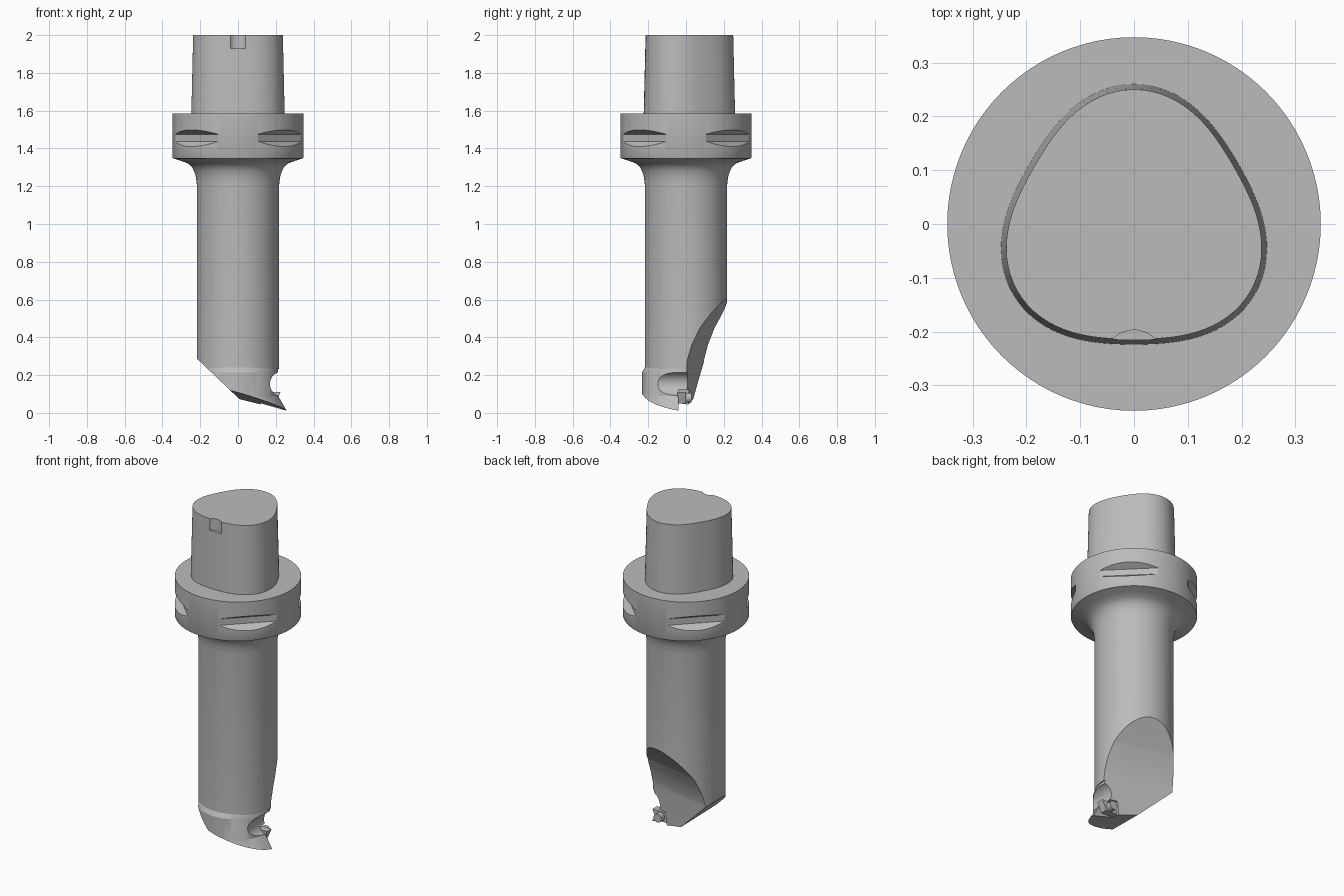
import bpy, bmesh, math
from mathutils import Vector, Matrix

if "Cube" in bpy.data.objects:
    bpy.data.objects.remove(bpy.data.objects["Cube"])

steel = bpy.data.materials.new("steel grey")
steel.diffuse_color = (0.5, 0.5, 0.5, 1)
steel.use_nodes = True
steel.node_tree.nodes["Principled BSDF"].inputs["Base Color"].default_value = steel.diffuse_color


def finish(name, bm):
    bmesh.ops.recalc_face_normals(bm, faces=bm.faces)
    me = bpy.data.meshes.new(name)
    bm.to_mesh(me)
    bm.free()
    me.materials.append(steel)
    ob = bpy.data.objects.new(name, me)
    bpy.context.collection.objects.link(ob)
    return ob


def loft(name, sections, planes=(), n=96):
    """Closed loft of rings; each section is (cx, cy, z, radius function of angle)."""
    bm = bmesh.new()
    rings = []
    for cx, cy, z, rad in sections:
        angs = [2 * math.pi * i / n for i in range(n)]
        rings.append([bm.verts.new((cx + rad(a) * math.cos(a), cy + rad(a) * math.sin(a), z))
                      for a in angs])
    for lo, hi in zip(rings, rings[1:]):
        for i in range(n):
            j = (i + 1) % n
            bm.faces.new((lo[i], lo[j], hi[j], hi[i]))
    bm.faces.new(rings[0][::-1])
    bm.faces.new(rings[-1])
    # planar trims, removing the side the normal points to
    for co, no in planes:
        geom = bm.verts[:] + bm.edges[:] + bm.faces[:]
        res = bmesh.ops.bisect_plane(bm, geom=geom, plane_co=co, plane_no=no, clear_outer=True)
        edges = [e for e in res["geom_cut"] if isinstance(e, bmesh.types.BMEdge)]
        bmesh.ops.contextual_create(bm, geom=edges)
    return finish(name, bm)


def prism(name, outline, depth, matrix):
    """Extrude a local xy outline along local z by depth, then place it."""
    bm = bmesh.new()
    a = [bm.verts.new((x, y, 0)) for x, y in outline]
    b = [bm.verts.new((x, y, depth)) for x, y in outline]
    bm.faces.new(a[::-1])
    bm.faces.new(b)
    for i in range(len(a)):
        j = (i + 1) % len(a)
        bm.faces.new((a[i], a[j], b[j], b[i]))
    bm.transform(matrix)
    return finish(name, bm)


def circle(cx, cy, r, n=40):
    return [(cx + r * math.cos(2 * math.pi * i / n), cy + r * math.sin(2 * math.pi * i / n))
            for i in range(n)]


def cut(ob, cutters):
    bpy.context.view_layer.objects.active = ob
    for c in cutters:
        m = ob.modifiers.new("cut", "BOOLEAN")
        m.operation, m.solver, m.object = "DIFFERENCE", "EXACT", c
        bpy.ops.object.modifier_apply(modifier=m.name)


def smooth(ob):
    bpy.ops.object.select_all(action="DESELECT")
    ob.select_set(True)
    bpy.context.view_layer.objects.active = ob
    bpy.ops.object.shade_smooth_by_angle(angle=math.radians(28))


def rnd(r):
    return lambda a: r


def lobed(r):
    return lambda a: r + 0.018 * math.cos(3 * (a - math.pi / 2))


# local (x, y, z) -> world (x, z, y) so outlines drawn in xz extrude along y
XZ = Matrix(((1, 0, 0, 0), (0, 0, 1, 0), (0, 1, 0, 0), (0, 0, 0, 1)))
# local (x, y, z) -> world (z, x, y) so outlines drawn in yz extrude along x
YZ = Matrix(((0, 0, 1, 0), (1, 0, 0, 0), (0, 1, 0, 0), (0, 0, 0, 1)))

# slanted underside of the tool
slant = (Vector((0, 0, 0.08)), Vector((-0.21, 0, -0.22)))
nose = (Vector((0, 0, 0.08)), Vector((-0.283, -0.12, -1)))

# round shank, filleted into the flange
profile = [(0.218, 0.232), (0.218, 1.21), (0.223, 1.25), (0.232, 1.28), (0.246, 1.305),
           (0.268, 1.322), (0.3, 1.334), (0.345, 1.348), (0.347, 1.352), (0.347, 1.585)]
shank = loft("shank_and_flange", [(0, 0, z, rnd(r)) for r, z in profile], [slant])

# three-lobed tapered coupling with a key notch
coupling = loft("tapered_coupling", [(0, 0, 1.58, lobed(0.242)), (0, 0, 2, lobed(0.232))])

# cutting head with a flared nose
head = loft("cutting_head", [(0.055, -0.032, -0.01, rnd(0.215)), (0, -0.02, 0.09, rnd(0.213)),
                             (0, -0.02, 0.215, rnd(0.213)), (0, -0.008, 0.24, rnd(0.21))],
            [slant, nose])

# gripper slots around the flange
slots = []
for k in range(4):
    turn = Matrix.Rotation(math.radians(45 + 90 * k), 4, "Z")
    groove = [(0.308, 1.437), (0.308, 1.475), (0.388, 1.523), (0.388, 1.382)]
    place = turn @ Matrix.Translation((0, -0.4, 0)) @ XZ
    slots.append(prism("slot_cutter", groove, 0.8, place))

# concave relief sweeping down the back
relief = [(0.26, 0.65), (0.218, 0.6), (0.165, 0.525), (0.115, 0.45), (0.075, 0.36),
          (0.052, 0.28), (0.043, 0.15), (0.03, -0.1), (0.6, -0.1), (0.6, 0.65)]
back = prism("relief_cutter", relief, 1.2,
             Matrix.Rotation(math.radians(-12), 4, "Z") @ Matrix.Translation((-0.6, 0, 0)) @ YZ)

# key notch, chip groove and insert pocket
key = prism("key_cutter", circle(0, -0.252, 0.055), 0.2, Matrix.Translation((0, 0, 1.93)))
chip = prism("chip_cutter", circle(0.235, 0.153, 0.066), 0.7, Matrix.Translation((0, -0.4, 0)) @ XZ)
pocket = prism("pocket_cutter", [(0.1, -0.1), (0.13, 0.125), (0.4, 0.125), (0.4, -0.1)], 0.4,
               Matrix.Translation((0, -0.04, 0)) @ XZ)

cut(shank, slots + [back])
cut(coupling, [key])
cut(head, [back, chip, pocket])
for c in slots + [back, key, chip, pocket]:
    bpy.data.objects.remove(c)

# insert seat and its clamp screw
seat = prism("insert_seat", [(0.115, 0.05), (0.2, 0.05), (0.225, 0.11), (0.14, 0.11)], 0.045,
             Matrix.Translation((0, -0.045, 0)) @ XZ)
screw = prism("clamp_screw", circle(0.17, 0.08, 0.026, 24), 0.06,
              Matrix.Translation((0, -0.03, 0)) @ XZ)

for ob in (shank, coupling, head, screw):
    smooth(ob)
